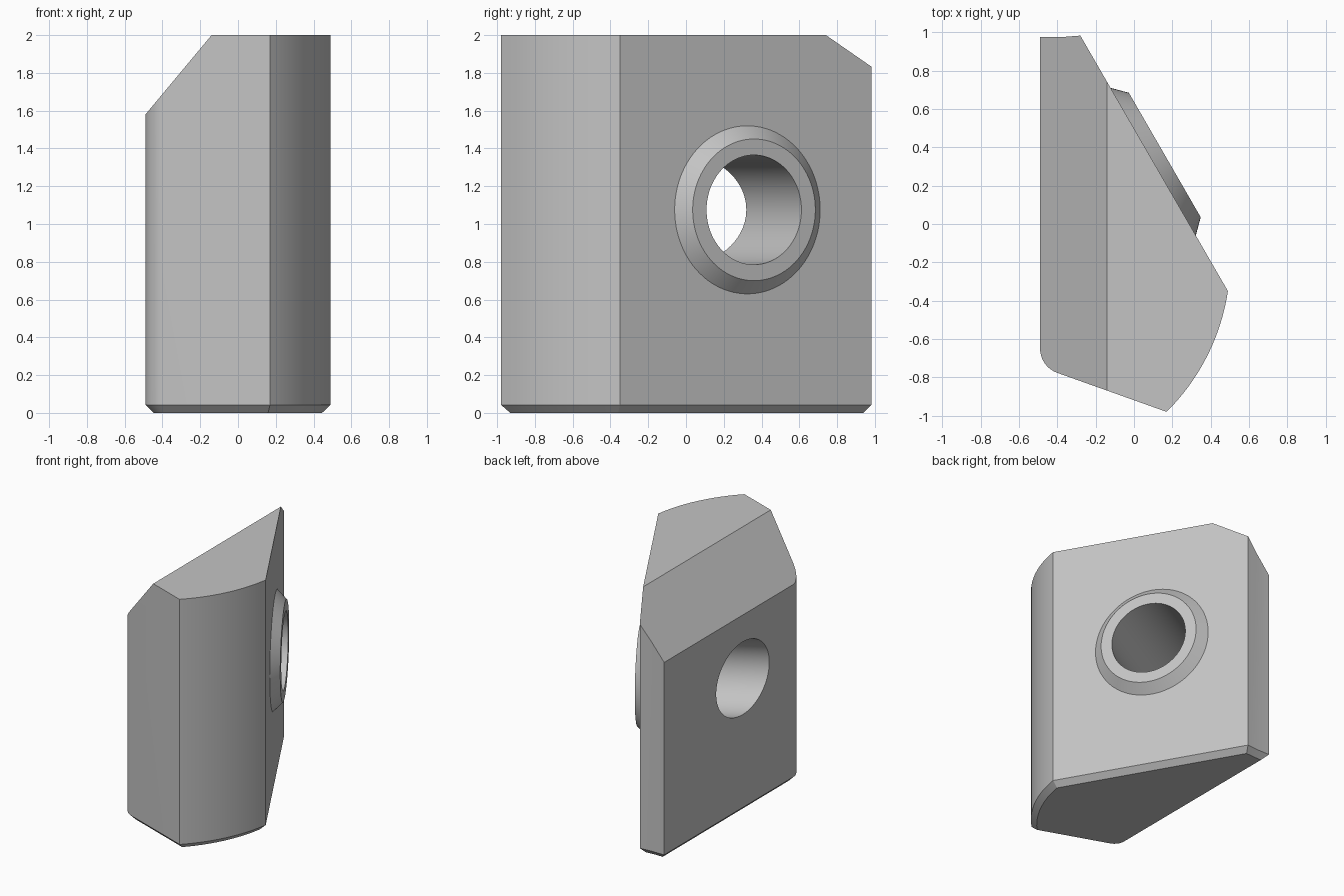
import bpy, bmesh, math
from mathutils import Vector, Matrix

cube = bpy.data.objects.get("Cube")
if cube:
    bpy.data.objects.remove(cube, do_unlink=True)

# One matte grey for everything
grey = bpy.data.materials.new("matte_grey")
grey.use_nodes = True
colour = (0.55, 0.55, 0.55, 1)
grey.diffuse_color = colour
grey.node_tree.nodes["Principled BSDF"].inputs["Base Color"].default_value = colour


def make_object(name, bm):
    bmesh.ops.recalc_face_normals(bm, faces=bm.faces)
    mesh = bpy.data.meshes.new(name)
    bm.to_mesh(mesh)
    bm.free()
    mesh.materials.append(grey)
    obj = bpy.data.objects.new(name, mesh)
    bpy.context.collection.objects.link(obj)
    return obj


def arc(start, end, sagitta, steps):
    """Points of an arc bulging to the right of the direction of travel."""
    a, b = Vector(start), Vector(end)
    chord = b - a
    radius = chord.length ** 2 / (8 * sagitta) + sagitta / 2
    out = Vector((chord.y, -chord.x)).normalized()
    centre = (a + b) / 2 + out * (sagitta - radius)
    half = math.asin(chord.length / 2 / radius)
    mid = math.atan2(out.y, out.x)
    angles = [mid - half + 2 * half * i / steps for i in range(steps + 1)]
    return [centre + radius * Vector((math.cos(t), math.sin(t))) for t in angles]


def inset(points, d):
    """Mitred inward offset of a counter-clockwise outline."""
    result = []
    for i, p in enumerate(points):
        e1 = (p - points[i - 1]).normalized()
        e2 = (points[(i + 1) % len(points)] - p).normalized()
        n1, n2 = Vector((-e1.y, e1.x)), Vector((-e2.y, e2.x))
        result.append(p + (n1 + n2) * d / (1 + n1.dot(n2)))
    return result


def combine(target, tool, operation):
    mod = target.modifiers.new(operation, "BOOLEAN")
    mod.operation, mod.solver, mod.object = operation, "EXACT", tool
    bpy.context.view_layer.objects.active = target
    bpy.ops.object.modifier_apply(modifier=mod.name)
    bpy.data.objects.remove(tool, do_unlink=True)


# Body: plan outline lofted upward with a chamfered foot
outline = [Vector((-0.49, 0.975))]
outline += arc((-0.49, -0.65), (-0.402, -0.776), 0.024, 12)
outline += arc((0.17, -0.98), (0.49, -0.35), 0.057, 24)
outline += [Vector((-0.28, 0.983)), Vector((-0.38, 0.975))]
chamfer = 0.043
bm = bmesh.new()
rings = []
for pts, z in ((inset(outline, chamfer), 0), (outline, chamfer), (outline, 2)):
    rings.append([bm.verts.new((p.x, p.y, z)) for p in pts])
for low, high in zip(rings, rings[1:]):
    for i in range(len(low)):
        bm.faces.new((low[i - 1], low[i], high[i], high[i - 1]))
bm.faces.new(rings[0][::-1])
bm.faces.new(rings[-1])

# Sloping cut along the top of the tall flat side
cut = bmesh.ops.bisect_plane(
    bm, geom=bm.verts[:] + bm.edges[:] + bm.faces[:],
    plane_co=(-0.14, 0, 2), plane_no=(-0.42, 0, 0.35), clear_outer=True)
edges = [e for e in cut["geom_cut"] if isinstance(e, bmesh.types.BMEdge) and e.is_boundary]
bmesh.ops.contextual_create(bm, geom=edges)
body = make_object("block_body", bm)

# Frame on the oblique face, with its local z pointing outward
axis = Vector((math.cos(math.radians(30)), 0.5, 0))
frame = Matrix.Translation((0.1, 0.325, 1.075)) @ axis.to_track_quat("Z", "Y").to_matrix().to_4x4()


def cone(name, r1, r2, low, high):
    bm = bmesh.new()
    place = frame @ Matrix.Translation((0, 0, (low + high) / 2))
    bmesh.ops.create_cone(bm, cap_ends=True, segments=96, radius1=r1,
                          radius2=r2, depth=high - low, matrix=place)
    return make_object(name, bm)


# Tapered collar on the face and a straight bore through everything
combine(body, cone("bore_collar", 0.475, 0.375, -0.03, 0.07), "UNION")
combine(body, cone("bore_cutter", 0.29, 0.29, -1.5, 0.5), "DIFFERENCE")

bpy.ops.object.select_all(action="DESELECT")
body.select_set(True)
bpy.context.view_layer.objects.active = body
bpy.ops.object.shade_smooth_by_angle(angle=math.radians(25))
